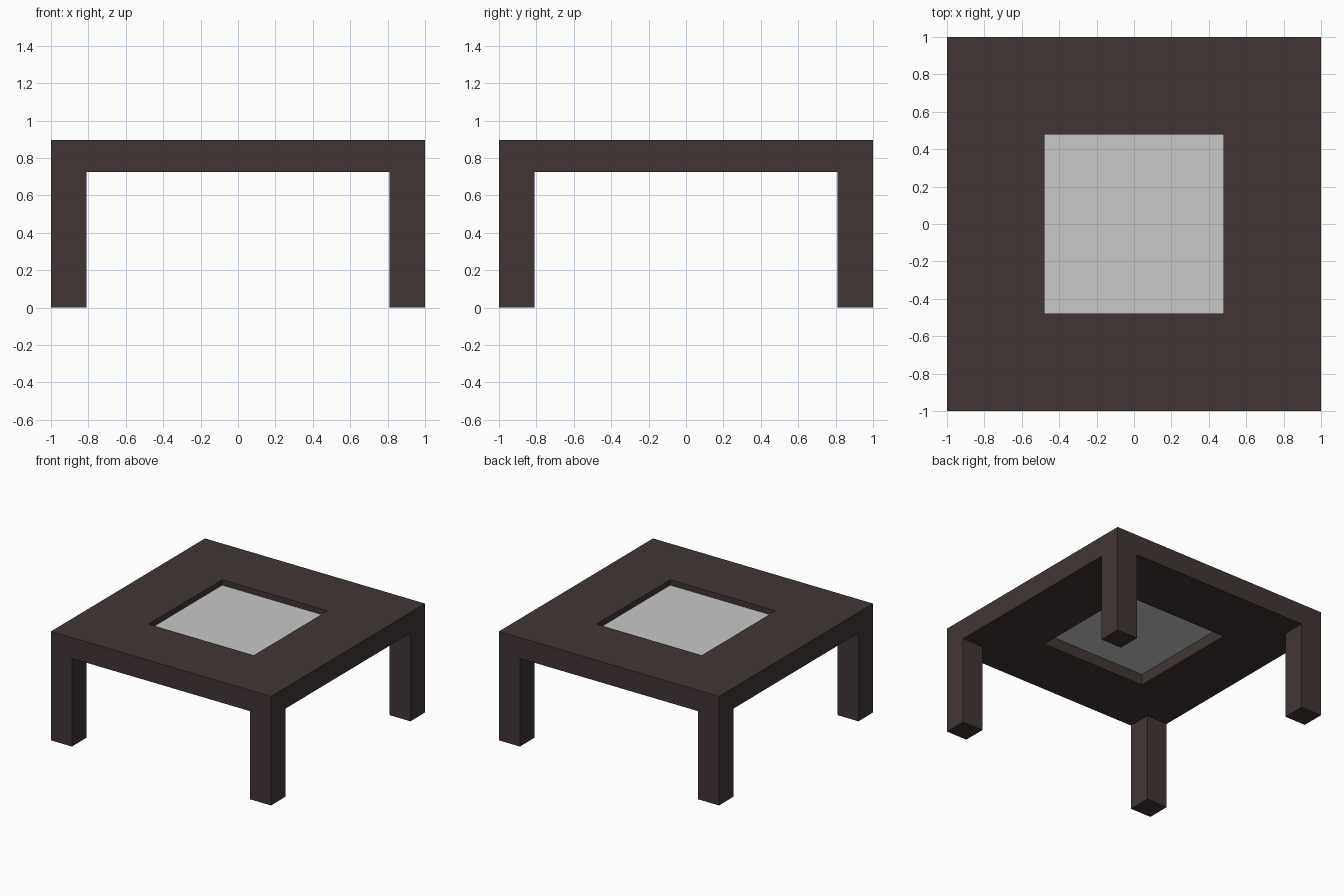
import bpy
import bmesh
from mathutils import Matrix, Vector

cube = bpy.data.objects.get("Cube")
if cube:
    bpy.data.objects.remove(cube, do_unlink=True)

HALF = 1.0        # half width of the table
TOP = 0.895       # height of the top surface
UNDER = 0.724     # underside of the top
LEG = 0.19        # leg thickness
HOLE = 0.478      # half width of the opening


def material(name, colour):
    mat = bpy.data.materials.new(name)
    mat.use_nodes = True
    mat.diffuse_color = (*colour, 1)
    mat.node_tree.nodes["Principled BSDF"].inputs["Base Color"].default_value = (*colour, 1)
    return mat


def finish(name, bm, mat):
    bmesh.ops.recalc_face_normals(bm, faces=bm.faces)
    mesh = bpy.data.meshes.new(name)
    bm.to_mesh(mesh)
    bm.free()
    mesh.materials.append(mat)
    obj = bpy.data.objects.new(name, mesh)
    bpy.context.collection.objects.link(obj)
    return obj


def box(name, low, high, mat):
    low, high = Vector(low), Vector(high)
    bm = bmesh.new()
    place = Matrix.Translation((low + high) / 2) @ Matrix.Diagonal((*(high - low), 1))
    bmesh.ops.create_cube(bm, size=1, matrix=place)
    return finish(name, bm, mat)


wood = material("dark brown wood", (0.054, 0.036, 0.036))
glass = material("pale grey glass", (0.58, 0.58, 0.58))

# Table top: a square ring extruded to full thickness
bm = bmesh.new()
corners = [(-1, -1), (1, -1), (1, 1), (-1, 1)]
outer, inner = [[bm.verts.new((x * r, y * r, UNDER)) for x, y in corners] for r in (HALF, HOLE)]
for i in range(4):
    j = (i + 1) % 4
    bm.faces.new((outer[i], outer[j], inner[j], inner[i]))
ring = bmesh.ops.extrude_face_region(bm, geom=bm.faces[:], use_keep_orig=True)
raised = [v for v in ring["geom"] if isinstance(v, bmesh.types.BMVert)]
bmesh.ops.translate(bm, verts=raised, vec=(0, 0, TOP - UNDER))
finish("table_top", bm, wood)

# Recessed glass pane, set slightly into the frame
edge = HOLE + 0.003
box("glass_pane", (-edge, -edge, 0.815), (edge, edge, 0.85), glass)

# Four square legs flush with the outer corners
for side, sx in (("left", 1), ("right", -1)):
    for end, sy in (("front", -1), ("back", 1)):
        centre = Vector((sx, sy, 0)) * (HALF - LEG / 2)
        reach = Vector((LEG / 2, LEG / 2, 0))
        box(f"{end}_{side}_leg", centre - reach, centre + reach + Vector((0, 0, UNDER)), wood)
